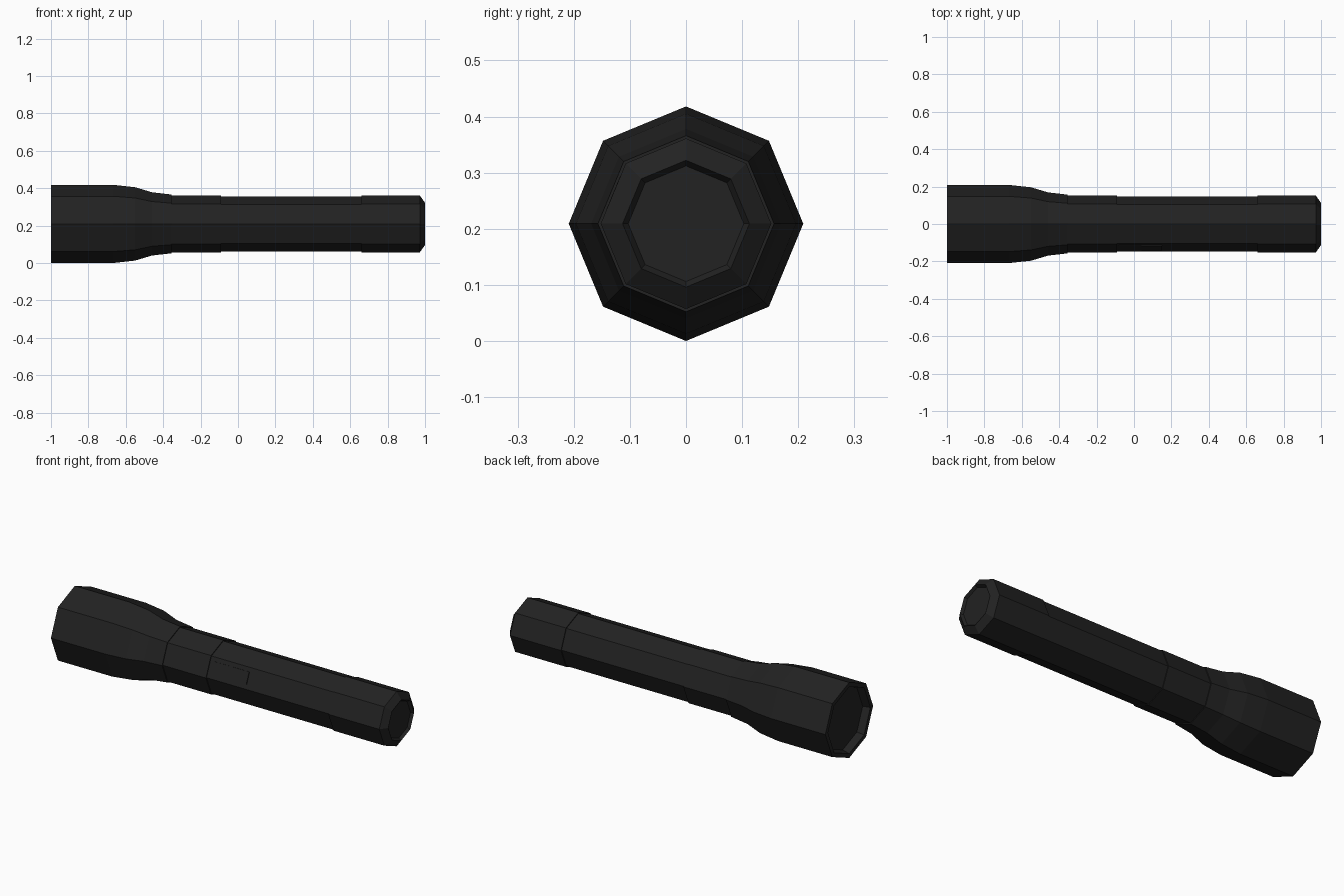
import bpy, bmesh, math
from mathutils import Vector

if "Cube" in bpy.data.objects:
    bpy.data.objects.remove(bpy.data.objects["Cube"])

CZ = 0.209   # axis height
SIDES = 8


def material(name, v):
    m = bpy.data.materials.new(name)
    m.diffuse_color = (v, v, v, 1)
    m.use_nodes = True
    m.node_tree.nodes["Principled BSDF"].inputs["Base Color"].default_value = m.diffuse_color
    return m


black = material("matte black", 0.016)


def finish(bm, name):
    bmesh.ops.recalc_face_normals(bm, faces=bm.faces)
    me = bpy.data.meshes.new(name)
    bm.to_mesh(me)
    bm.free()
    me.materials.append(black)
    ob = bpy.data.objects.new(name, me)
    bpy.context.collection.objects.link(ob)
    return ob


def lathe(name, profile, cap_start=False, cap_end=False):
    """Eight-sided turned part along x from (x, radius) points."""
    bm = bmesh.new()
    rings = []
    for x, r in profile:
        rings.append([bm.verts.new((x, r * math.cos(math.tau * i / SIDES),
                                    CZ + r * math.sin(math.tau * i / SIDES)))
                      for i in range(SIDES)])
    for a, b in zip(rings, rings[1:]):
        for i in range(SIDES):
            j = (i + 1) % SIDES
            bm.faces.new((a[i], a[j], b[j], b[i]))
    if cap_start:
        bm.faces.new(rings[0])
    if cap_end:
        bm.faces.new(rings[-1])
    return finish(bm, name)


# Flared head, with the rim and recessed lens at its mouth
lathe("head", [(-0.96, 0.175), (-1.0, 0.185), (-1.0, 0.209), (-0.668, 0.209),
               (-0.55, 0.196), (-0.46, 0.169), (-0.355, 0.157), (-0.355, 0.152)],
      cap_start=True)
# Collar, grip and tail cap
lathe("collar", [(-0.355, 0.152), (-0.09, 0.152), (-0.09, 0.147)])
lathe("grip", [(-0.09, 0.147), (0.66, 0.147)])
lathe("tail_cap", [(0.66, 0.147), (0.66, 0.152), (0.972, 0.152), (1.0, 0.113),
                   (0.985, 0.103)], cap_end=True)


# Switch plates lying on the upper front facet of the grip
def facet_plate(name, x0, x1, s0, s1, thick):
    a = Vector((0, -0.147, CZ))
    b = Vector((0, -0.147 * math.cos(math.pi / 4), CZ + 0.147 * math.sin(math.pi / 4)))
    n = Vector((0, -math.cos(math.pi / 8), math.sin(math.pi / 8)))
    bm = bmesh.new()
    lo, hi = [[bm.verts.new(a.lerp(b, s) + n * d + Vector((x, 0, 0)))
               for x, s in ((x0, s0), (x1, s0), (x1, s1), (x0, s1))]
              for d in (-0.002, thick)]
    bm.faces.new(lo)
    bm.faces.new(hi)
    for i in range(4):
        j = (i + 1) % 4
        bm.faces.new((lo[i], lo[j], hi[j], hi[i]))
    return finish(bm, name)


facet_plate("switch_base", -0.08, 0.04, 0.22, 0.80, 0.003)
facet_plate("switch_button", 0.04, 0.15, 0.22, 0.80, 0.005)
